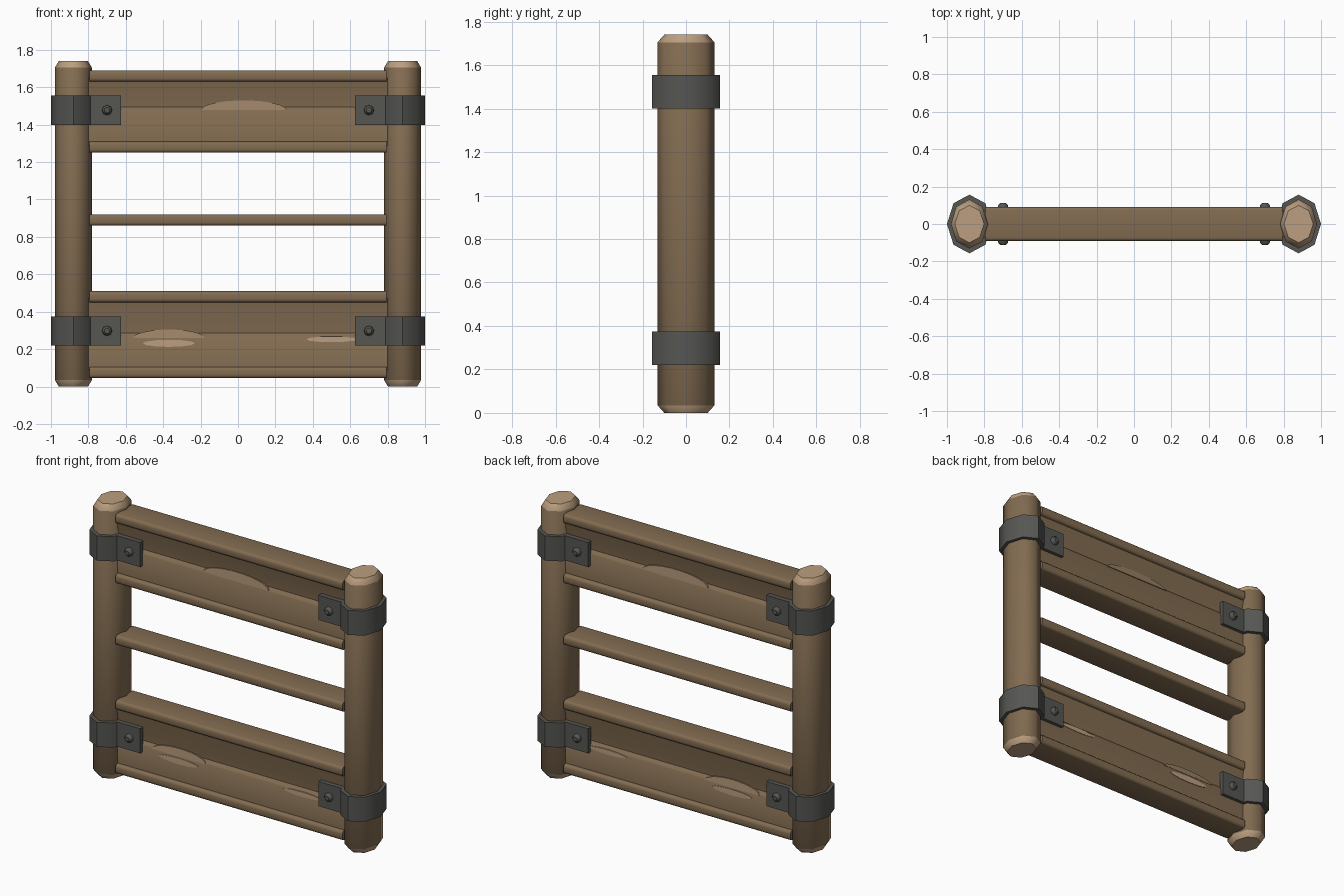
import bpy, bmesh, math

if "Cube" in bpy.data.objects:
    bpy.data.objects.remove(bpy.data.objects["Cube"])

def mat(name, c):
    m = bpy.data.materials.new(name)
    m.diffuse_color = (*c, 1)
    m.use_nodes = True
    m.node_tree.nodes["Principled BSDF"].inputs["Base Color"].default_value = m.diffuse_color
    return m

WOOD = mat("brown wood", (0.225, 0.150, 0.083))
TAN = mat("cut wood", (0.50, 0.345, 0.215))
CHIP = mat("worn wood", (0.32, 0.215, 0.13))
IRON = mat("dark iron", (0.092, 0.094, 0.086))

def finish(name, bm, mats, angle=40):
    bmesh.ops.recalc_face_normals(bm, faces=bm.faces[:])
    me = bpy.data.meshes.new(name)
    bm.to_mesh(me)
    bm.free()
    ob = bpy.data.objects.new(name, me)
    bpy.context.collection.objects.link(ob)
    for m in mats:
        me.materials.append(m)
    bpy.ops.object.select_all(action='DESELECT')
    ob.select_set(True)
    bpy.context.view_layer.objects.active = ob
    bpy.ops.object.shade_smooth_by_angle(angle=math.radians(angle))
    return ob

def loft(rings):
    """Skin matching vertex rings and cap both ends."""
    bm = bmesh.new()
    vs = [[bm.verts.new(p) for p in r] for r in rings]
    n = len(rings[0])
    for a, b in zip(vs, vs[1:]):
        for i in range(n):
            bm.faces.new((a[i], a[(i + 1) % n], b[(i + 1) % n], b[i]))
    bm.faces.new(vs[0])
    bm.faces.new(vs[-1])
    return bm

def octagon(cx, z, rx, ry):
    return [(cx + rx * math.cos(i * math.pi / 4), ry * math.sin(i * math.pi / 4), z)
            for i in range(8)]

def box(name, x, y, z, dims, m, bevel=0.0, segs=1):
    bm = bmesh.new()
    bmesh.ops.create_cube(bm, size=1)
    for v in bm.verts:
        v.co = (x + v.co.x * dims[0], y + v.co.y * dims[1], z + v.co.z * dims[2])
    if bevel:
        edges = [e for e in bm.edges if abs(e.verts[0].co.x - e.verts[1].co.x) > 0.1]
        bmesh.ops.bevel(bm, geom=edges, offset=bevel, segments=segs,
                        profile=0.5, affect='EDGES')
    return finish(name, bm, [m])

# posts, with pale chamfered ends
for s in (-1, 1):
    bm = loft([octagon(s * 0.88, z, rx, ry) for z, rx, ry in
               ((0, 0.078, 0.10), (0.035, 0.099, 0.131),
                (1.705, 0.099, 0.131), (1.74, 0.078, 0.10))])
    for f in bm.faces:
        zc = f.calc_center_median().z
        f.material_index = 1 if zc < 0.1 or zc > 1.65 else 0
    finish("post", bm, [WOOD, TAN], 50)

# horizontal bars
for z in (1.66, 1.28, 0.89, 0.48, 0.075):
    box("rail", 0, 0, z, (1.59, 0.182, 0.06), WOOD, 0.018, 3)

# plank panels with a ledge along the seam
for z0, zs, z1 in ((1.29, 1.48, 1.65), (0.09, 0.27, 0.47)):
    half = [(0.066, z0), (0.066, zs - 0.008), (0.060, zs), (0.046, zs + 0.015),
            (0.050, zs + 0.06), (0.074, z1)]
    prof = half + [(-y, z) for y, z in reversed(half)]
    finish("plank_panel", loft([[(x, y, z) for y, z in prof] for x in (-0.8, 0.8)]), [WOOD])

# worn chips on both sides: centre x, width, low z, high z, low depth, high depth
def chip(x, w, za, zb, ya, yb, m, half_shape):
    n = 12
    pts = []
    for i in range(n):
        a = (math.pi * i / (n - 1)) if half_shape else (2 * math.pi * i / n)
        t = math.sin(a) if half_shape else 0.5 + 0.5 * math.sin(a)
        pts.append((x + w / 2 * math.cos(a), ya + (yb - ya) * t, za + (zb - za) * t))
    for s in (-1, 1):
        finish("worn_chip", loft([[(px, s * (py - d), pz) for px, py, pz in pts]
                                  for d in (0, 0.009)]), [m])

chip(0.03, 0.46, 1.478, 1.53, 0.067, 0.053, CHIP, True)
chip(-0.37, 0.38, 0.26, 0.305, 0.068, 0.055, CHIP, True)
chip(-0.37, 0.28, 0.212, 0.25, 0.069, 0.069, TAN, False)
chip(0.50, 0.27, 0.237, 0.268, 0.069, 0.069, TAN, False)

# iron collars, strap plates and bolts
for s in (-1, 1):
    for z in (1.4775, 0.2975):
        finish("iron_collar", loft([octagon(s * 0.88, z + h, 0.12, 0.157)
                                    for h in (-0.078, 0.078)]), [IRON], 50)
        for t in (-1, 1):
            box("strap_plate", s * 0.72, t * 0.072, z, (0.19, 0.03, 0.156), IRON)
            rings = [[(s * 0.70 + r * math.cos(i * math.pi / 4), t * y,
                       z + r * math.sin(i * math.pi / 4)) for i in range(8)]
                     for y, r in ((0.08, 0.028), (0.10, 0.026), (0.112, 0.015))]
            finish("bolt", loft(rings), [IRON])
